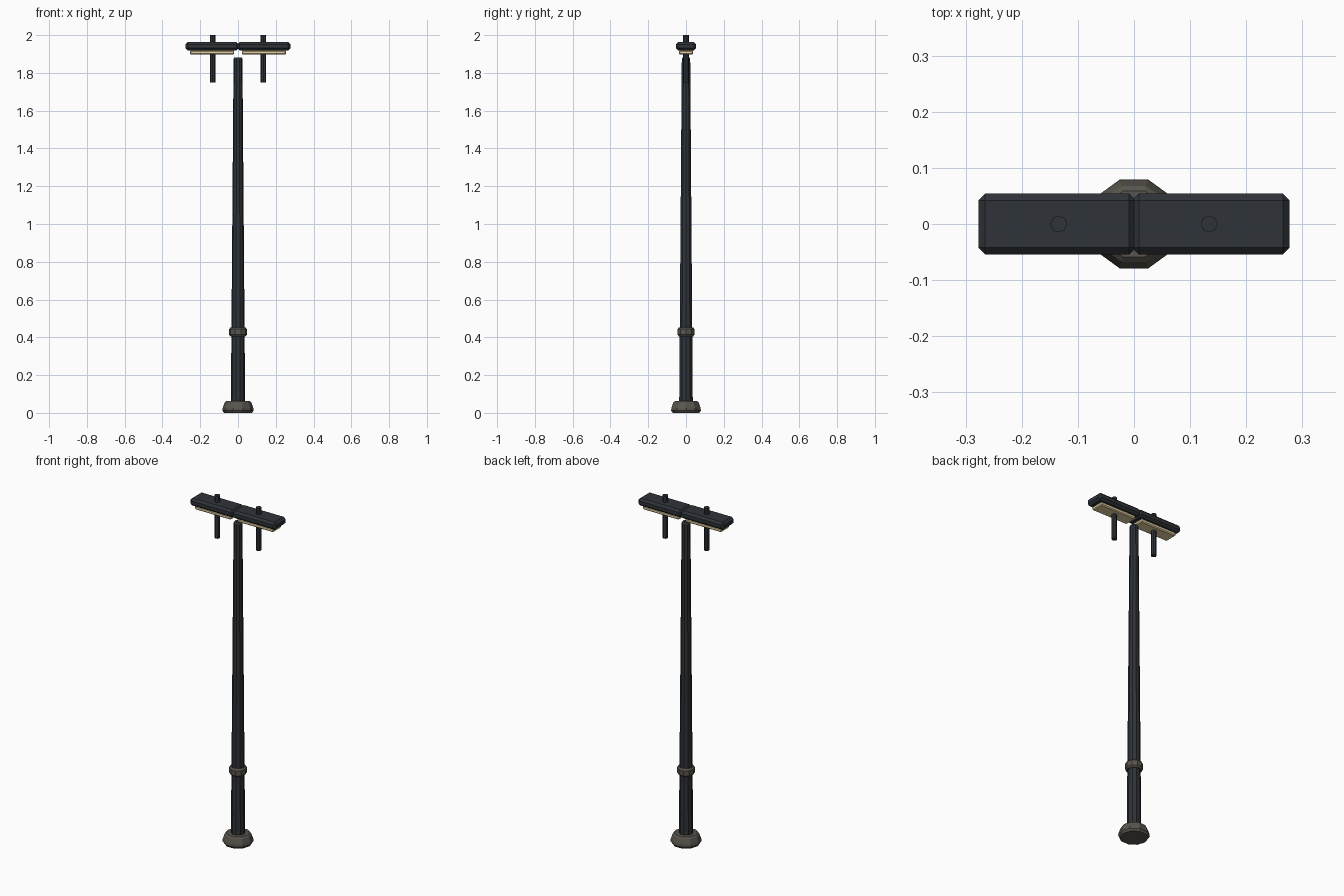
import bpy, bmesh
from math import cos, sin, tau

if "Cube" in bpy.data.objects:
    bpy.data.objects.remove(bpy.data.objects["Cube"])


def material(name, rgb):
    m = bpy.data.materials.new(name)
    m.diffuse_color = (*rgb, 1)
    m.use_nodes = True
    m.node_tree.nodes["Principled BSDF"].inputs["Base Color"].default_value = m.diffuse_color
    return m


DARK = material("dark_metal", (0.028, 0.033, 0.040))
STONE = material("weathered_grey", (0.10, 0.09, 0.075))
CREAM = material("warm_lens", (0.80, 0.65, 0.36))


def finish(name, bm, mat):
    bmesh.ops.recalc_face_normals(bm, faces=bm.faces)
    me = bpy.data.meshes.new(name)
    bm.to_mesh(me)
    bm.free()
    me.materials.append(mat)
    ob = bpy.data.objects.new(name, me)
    bpy.context.collection.objects.link(ob)
    return ob


def lathe(name, profile, sides, mat, x=0.0):
    """Capped solid of revolution from (radius, z) points."""
    bm = bmesh.new()
    rings = [[bm.verts.new((x + r * cos(tau * i / sides), r * sin(tau * i / sides), z))
              for i in range(sides)] for r, z in profile]
    for a, b in zip(rings, rings[1:]):
        for i in range(sides):
            j = (i + 1) % sides
            bm.faces.new((a[i], a[j], b[j], b[i]))
    bm.faces.new(rings[0])
    bm.faces.new(rings[-1])
    return finish(name, bm, mat)


def chamfered_box(name, center, size, chamfer, mat):
    bm = bmesh.new()
    bmesh.ops.create_cube(bm, size=1)
    for v in bm.verts:
        v.co = [c + s * k for c, s, k in zip(center, size, v.co)]
    bmesh.ops.bevel(bm, geom=bm.edges[:], offset=chamfer, segments=1,
                    profile=0.5, affect='EDGES')
    return finish(name, bm, mat)


# Foot, tapered pole and collar
lathe("base_foot", [(0.074, 0), (0.083, 0.012), (0.081, 0.026), (0.071, 0.054), (0.062, 0.062)], 10, STONE)
lathe("pole", [(0.038, 0.03), (0.0235, 1.874), (0.019, 1.882)], 10, DARK)
lathe("collar", [(0.040, 0.405), (0.048, 0.414), (0.048, 0.443), (0.040, 0.452)], 10, STONE)

# Twin lamp heads, each with a lens below and a vertical rod through it
for side, s in (("left", -1), ("right", 1)):
    x = 0.137 * s
    chamfered_box(side + "_lamp_head", (x, 0, 1.941), (0.281, 0.108, 0.044), 0.012, DARK)
    chamfered_box(side + "_lens", (x, 0, 1.908), (0.234, 0.076, 0.021), 0.005, CREAM)
    lathe(side + "_rod", [(0.015, 1.75), (0.015, 2.0)], 8, DARK, x=0.134 * s)
